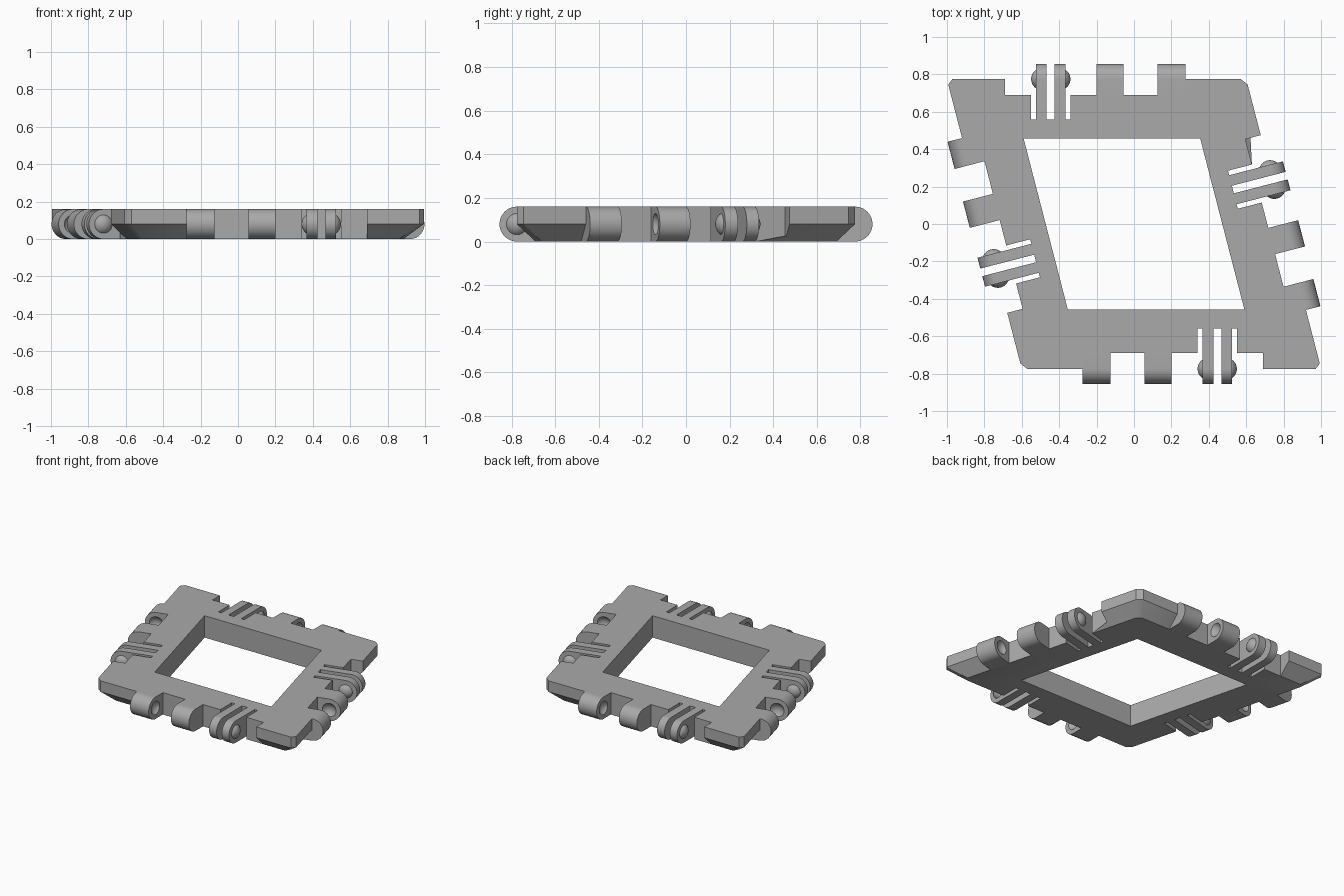
import bpy, bmesh, math
from mathutils import Matrix, Vector

cube = bpy.data.objects.get("Cube")
if cube:
    bpy.data.objects.remove(cube)

HEIGHT, AXIS, RECESS, ROOT, HOLE = 0.16, 0.775, 0.69, 0.558, 0.457
RADIUS = HEIGHT / 2
LEAN = math.radians(104.5)
BALL_R, BALL_H = 0.06, 0.025

grey = bpy.data.materials.new("warm_grey")
grey.use_nodes = True
grey.diffuse_color = (0.4, 0.4, 0.4, 1)
grey.node_tree.nodes["Principled BSDF"].inputs["Base Color"].default_value = (0.4, 0.4, 0.4, 1)

# Each side uses local x along the edge and local y outward from the centre
SIDES = {}
for i, name in enumerate(("back", "right", "front", "left")):
    angle = (LEAN if i % 2 else 0) + (math.pi if i < 2 else 0)
    shift = 0.2 if i % 2 else -0.2
    SIDES[name] = Matrix.Rotation(angle, 4, 'Z') @ Matrix.Translation((shift, 0, 0))
SIDES["back"], SIDES["front"] = SIDES["front"], SIDES["back"]


def make(name, bm):
    bmesh.ops.recalc_face_normals(bm, faces=bm.faces)
    mesh = bpy.data.meshes.new(name)
    bm.to_mesh(mesh)
    bm.free()
    mesh.materials.append(grey)
    obj = bpy.data.objects.new(name, mesh)
    bpy.context.collection.objects.link(obj)
    return obj


def loft(bm, rings):
    """Closed solid through matching rings of points."""
    loops = [[bm.verts.new(p) for p in ring] for ring in rings]
    n = len(loops[0])
    for a, b in zip(loops, loops[1:]):
        for i in range(n):
            bm.faces.new((a[i], a[(i + 1) % n], b[(i + 1) % n], b[i]))
    bm.faces.new(loops[0][::-1])
    bm.faces.new(loops[-1])


def box(bm, x0, x1, y0, y1, matrix):
    rings = [[matrix @ Vector((x, y, z)) for x, y in ((x0, y0), (x1, y0), (x1, y1), (x0, y1))]
             for z in (-0.1, HEIGHT + 0.1)]
    loft(bm, rings)


def rhombus(dist, z, trim=0):
    """Leaning rhombus whose sides lie at dist from the centre."""
    half = dist / math.sin(LEAN)
    up = Vector((math.cos(LEAN), math.sin(LEAN), 0)) * half
    along = Vector((half, 0, 0))
    corners = [up - along, -up - along, along - up, up + along]
    points = []
    for i, c in enumerate(corners):
        if not trim:
            points.append(c)
            continue
        for other in (corners[i - 1], corners[(i + 1) % 4]):
            points.append(c + (other - c).normalized() * trim)
    return [p + Vector((0, 0, z)) for p in points]


def subtract(obj, cutter_bm):
    cutter = make("cutter", cutter_bm)
    cutter.hide_render = True
    mod = obj.modifiers.new("cut", 'BOOLEAN')
    mod.operation, mod.solver, mod.object = 'DIFFERENCE', 'EXACT', cutter
    graph = bpy.context.evaluated_depsgraph_get()
    mesh = bpy.data.meshes.new_from_object(obj.evaluated_get(graph))
    obj.modifiers.clear()
    obj.data = mesh
    bpy.data.objects.remove(cutter)


def lug(name, x0, x1, root, matrix):
    """Plate or knuckle with a half-round tip."""
    steps = 24
    profile = [(root, 0)]
    for i in range(steps + 1):
        a = math.pi * (i / steps - 0.5)
        profile.append((AXIS + RADIUS * math.cos(a), RADIUS + RADIUS * math.sin(a)))
    profile.append((root, HEIGHT))
    bm = bmesh.new()
    loft(bm, [[matrix @ Vector((x, y, z)) for y, z in profile] for x in (x0, x1)])
    return make(name, bm)


def ball(bm, x, matrix):
    place = matrix @ Matrix.Translation((x, AXIS, RADIUS)) @ Matrix.Rotation(math.pi / 2, 4, 'Y')
    bmesh.ops.create_uvsphere(bm, u_segments=32, v_segments=24, radius=BALL_R, matrix=place)


# Frame plate with undercut corners and trimmed tips
bm = bmesh.new()
loft(bm, [rhombus(RECESS, 0, 0.03), rhombus(AXIS, RADIUS, 0.03), rhombus(AXIS, HEIGHT, 0.03)])
frame = make("frame", bm)
bm = bmesh.new()
loft(bm, [rhombus(HOLE, -0.1), rhombus(HOLE, HEIGHT + 0.1)])
subtract(frame, bm)

for side, m in SIDES.items():
    # Hinge recess and deeper prong slot
    for x0, x1, depth in ((-0.49, 0.475, RECESS), (-0.35, -0.14, ROOT)):
        bm = bmesh.new()
        box(bm, x0, x1, depth, 1, m)
        subtract(frame, bm)

    # Flexible prongs with a snap bump on each outer face
    for label, x0, x1, face, out in (("outer", -0.325, -0.267, -0.325, -1),
                                     ("inner", -0.225, -0.165, -0.165, 1)):
        lug(f"{side}_{label}_prong", x0, x1, ROOT, m)
        bm = bmesh.new()
        ball(bm, face - out * (BALL_R - BALL_H), m)
        bmesh.ops.bisect_plane(bm, geom=bm.verts[:] + bm.edges[:] + bm.faces[:],
                               plane_co=m @ Vector((face, AXIS, RADIUS)),
                               plane_no=m.to_3x3() @ Vector((out, 0, 0)), clear_inner=True)
        make(f"{side}_{label}_bump", bm)

    # Knuckles with sockets facing the gap between them
    for label, x0, x1, face, out in (("middle", 0, 0.145, 0.145, 1),
                                     ("end", 0.325, 0.475, 0.325, -1)):
        knuckle = lug(f"{side}_{label}_knuckle", x0, x1, RECESS, m)
        bm = bmesh.new()
        ball(bm, face + out * (BALL_R - BALL_H), m)
        subtract(knuckle, bm)

# Smooth the rounded surfaces, keep the edges crisp
bpy.ops.object.select_all(action='DESELECT')
for obj in bpy.context.collection.objects:
    if obj.type == 'MESH' and grey.name in obj.data.materials:
        obj.select_set(True)
        bpy.context.view_layer.objects.active = obj
bpy.ops.object.shade_smooth_by_angle(angle=math.radians(30))
